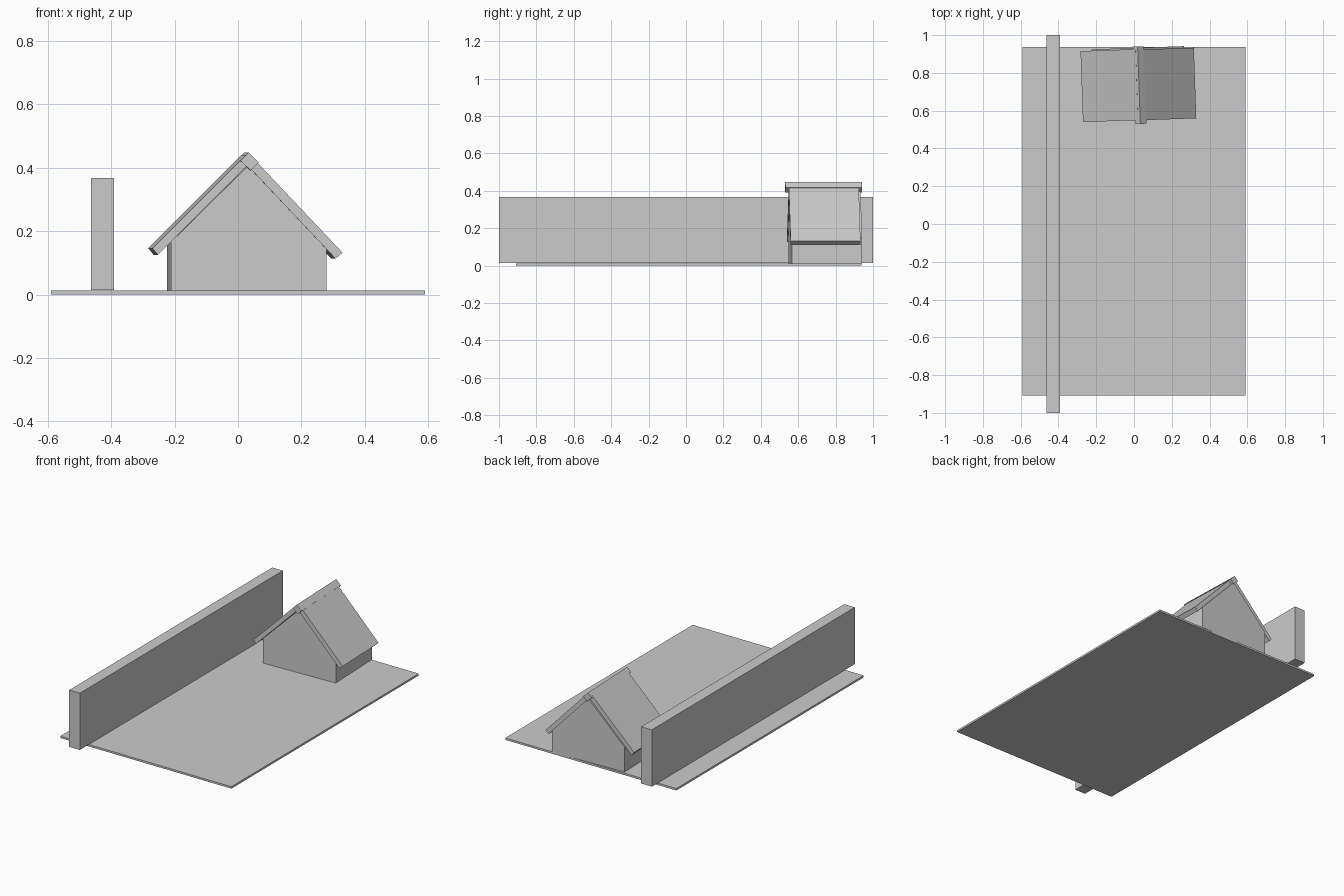
import bpy, bmesh
from math import radians
from mathutils import Matrix

if "Cube" in bpy.data.objects:
    bpy.data.objects.remove(bpy.data.objects["Cube"])

# The house is turned slightly about its own centre
HOUSE = Matrix.Translation((0.027, 0.745, 0)) @ Matrix.Rotation(radians(2), 4, 'Z')


def prism(name, profile, y0, y1, matrix=Matrix.Identity(4)):
    """Extrude an x/z profile from y0 to y1."""
    bm = bmesh.new()
    face = bm.faces.new([bm.verts.new((x, y0, z)) for x, z in profile])
    ext = bmesh.ops.extrude_face_region(bm, geom=[face])
    verts = [g for g in ext["geom"] if isinstance(g, bmesh.types.BMVert)]
    bmesh.ops.translate(bm, verts=verts, vec=(0, y1 - y0, 0))
    bmesh.ops.recalc_face_normals(bm, faces=bm.faces)
    mesh = bpy.data.meshes.new(name)
    bm.to_mesh(mesh)
    bm.free()
    obj = bpy.data.objects.new(name, mesh)
    obj.matrix_world = matrix
    bpy.context.collection.objects.link(obj)
    return obj


def rect(x0, x1, z0, z1):
    return [(x0, z0), (x1, z0), (x1, z1), (x0, z1)]


# Ground slab and long boundary wall
prism("ground_slab", rect(-0.59, 0.59, 0, 0.012), -0.908, 0.938)
prism("boundary_wall", rect(-0.464, -0.391, 0.014, 0.368), -1, 1)

# Gabled house body
prism("house_body", [(-0.245, 0.01), (0.245, 0.01), (0.245, 0.147),
                     (0, 0.408), (-0.245, 0.166)], -0.188, 0.188, HOUSE)

# Roof panels, overhanging the eaves
prism("roof_panel_left", [(-0.304, 0.146), (-0.287, 0.125),
                          (0, 0.412), (-0.012, 0.438)], -0.195, 0.181, HOUSE)
prism("roof_panel_right", [(0.274, 0.113), (0.296, 0.132),
                           (0.020, 0.424), (0, 0.403)], -0.196, 0.178, HOUSE)

# Ridge beam set on its corner
prism("ridge_beam", [(-0.001, 0.448), (-0.027, 0.422),
                     (0.006, 0.391), (0.031, 0.417)], -0.215, 0.195, HOUSE)
